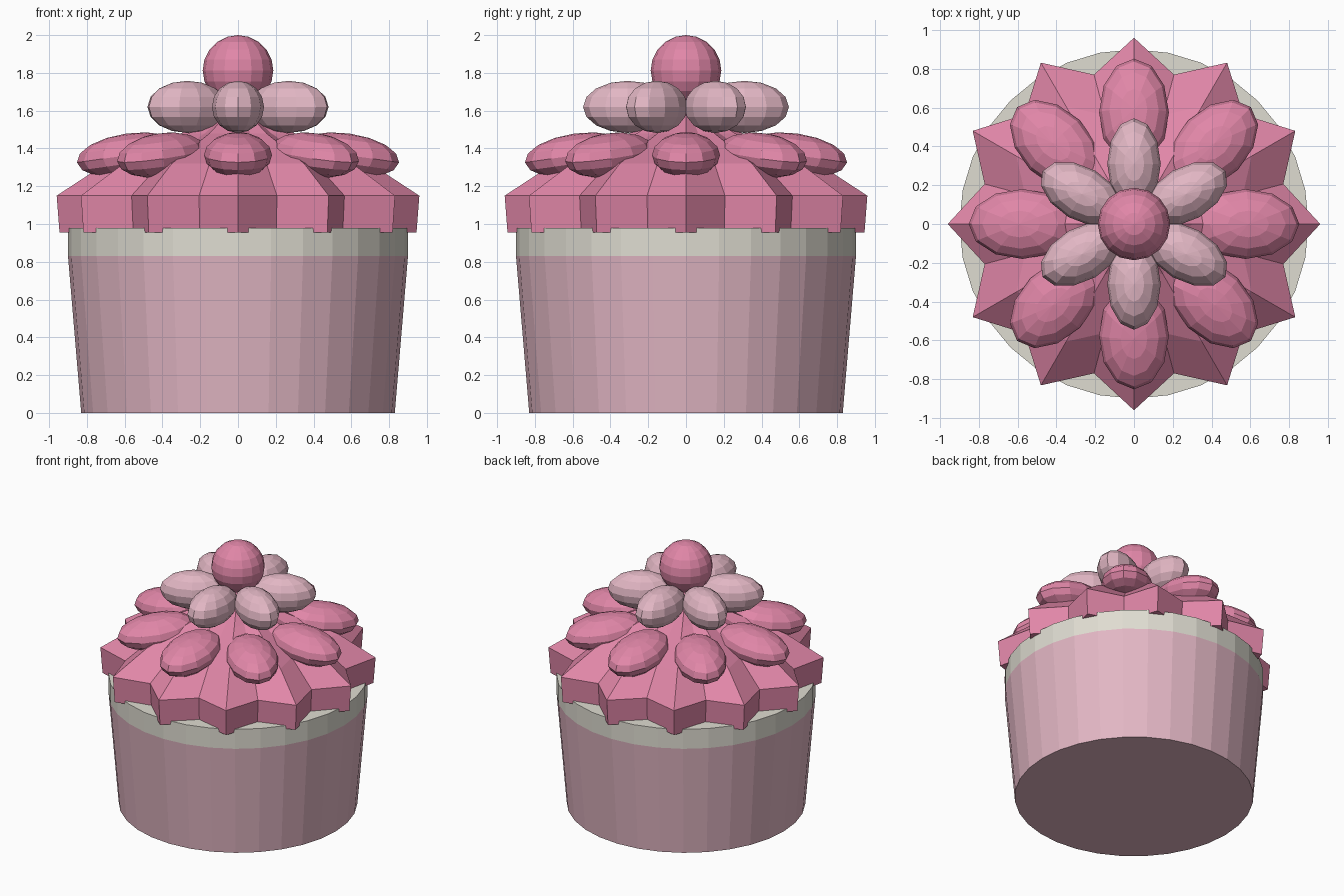
import bpy
import bmesh
from math import sin, cos, pi, radians
from mathutils import Matrix

cube = bpy.data.objects.get("Cube")
if cube:
    bpy.data.objects.remove(cube, do_unlink=True)


def material(name, rgb):
    m = bpy.data.materials.new(name)
    m.use_nodes = True
    colour = (*rgb, 1)
    m.diffuse_color = colour
    m.node_tree.nodes["Principled BSDF"].inputs["Base Color"].default_value = colour
    return m


pale_pink = material("pale pink", (0.76, 0.47, 0.55))
rose = material("rose pink", (0.75, 0.24, 0.39))
cream = material("cream", (0.74, 0.72, 0.64))


def finish(name, bm, *mats):
    bmesh.ops.recalc_face_normals(bm, faces=bm.faces)
    mesh = bpy.data.meshes.new(name)
    bm.to_mesh(mesh)
    bm.free()
    for m in mats:
        mesh.materials.append(m)
    obj = bpy.data.objects.new(name, mesh)
    bpy.context.collection.objects.link(obj)
    return obj


def loft(profile, sides, ratio=1.0):
    """Stack rings of (radius, z); odd corners are pulled in by ratio."""
    bm = bmesh.new()
    rings = []
    for r, z in profile:
        ring = []
        for i in range(sides):
            a = 2 * pi * i / sides
            k = r * (ratio if i % 2 else 1)
            ring.append(bm.verts.new((k * cos(a), k * sin(a), z)))
        rings.append(ring)
    for low, high in zip(rings, rings[1:]):
        for i in range(sides):
            j = (i + 1) % sides
            bm.faces.new((low[i], low[j], high[j], high[i]))
    bm.faces.new(rings[0][::-1])
    bm.faces.new(rings[-1])
    return bm


def ellipsoid(name, mat, size, radius, z, angle=0, tilt=0, segments=12, rings=8):
    bm = bmesh.new()
    place = (Matrix.Rotation(angle, 4, 'Z') @ Matrix.Translation((radius, 0, z))
             @ Matrix.Rotation(tilt, 4, 'Y') @ Matrix.Diagonal((*size, 1)))
    bmesh.ops.create_uvsphere(bm, u_segments=segments, v_segments=rings,
                              radius=1, matrix=place)
    return finish(name, bm, mat)


# Tapered cup with a cream rim
cup = finish("cup", loft([(0.83, 0), (0.9, 0.83), (0.9, 0.98)], 32), pale_pink, cream)
for face in cup.data.polygons:
    face.material_index = int(face.center.z > 0.85)

# Twelve-pointed piped frosting
finish("frosting", loft([(0.945, 0.955), (0.96, 1.15), (0.7, 1.32),
                         (0.3, 1.48), (0.08, 1.6)], 24, 0.83), rose)

# Lower ring of rose petals
for i in range(8):
    ellipsoid(f"lower_petal_{i + 1}", rose, (0.28, 0.18, 0.115), 0.575, 1.365,
              i * pi / 4, radians(8))

# Upper ring of pale petals
for i in range(6):
    ellipsoid(f"upper_petal_{i + 1}", pale_pink, (0.235, 0.138, 0.138), 0.31, 1.62,
              pi / 6 + i * pi / 3)

# Round topping
ellipsoid("top_ball", rose, (0.187, 0.187, 0.187), 0, 1.813, segments=16, rings=10)
